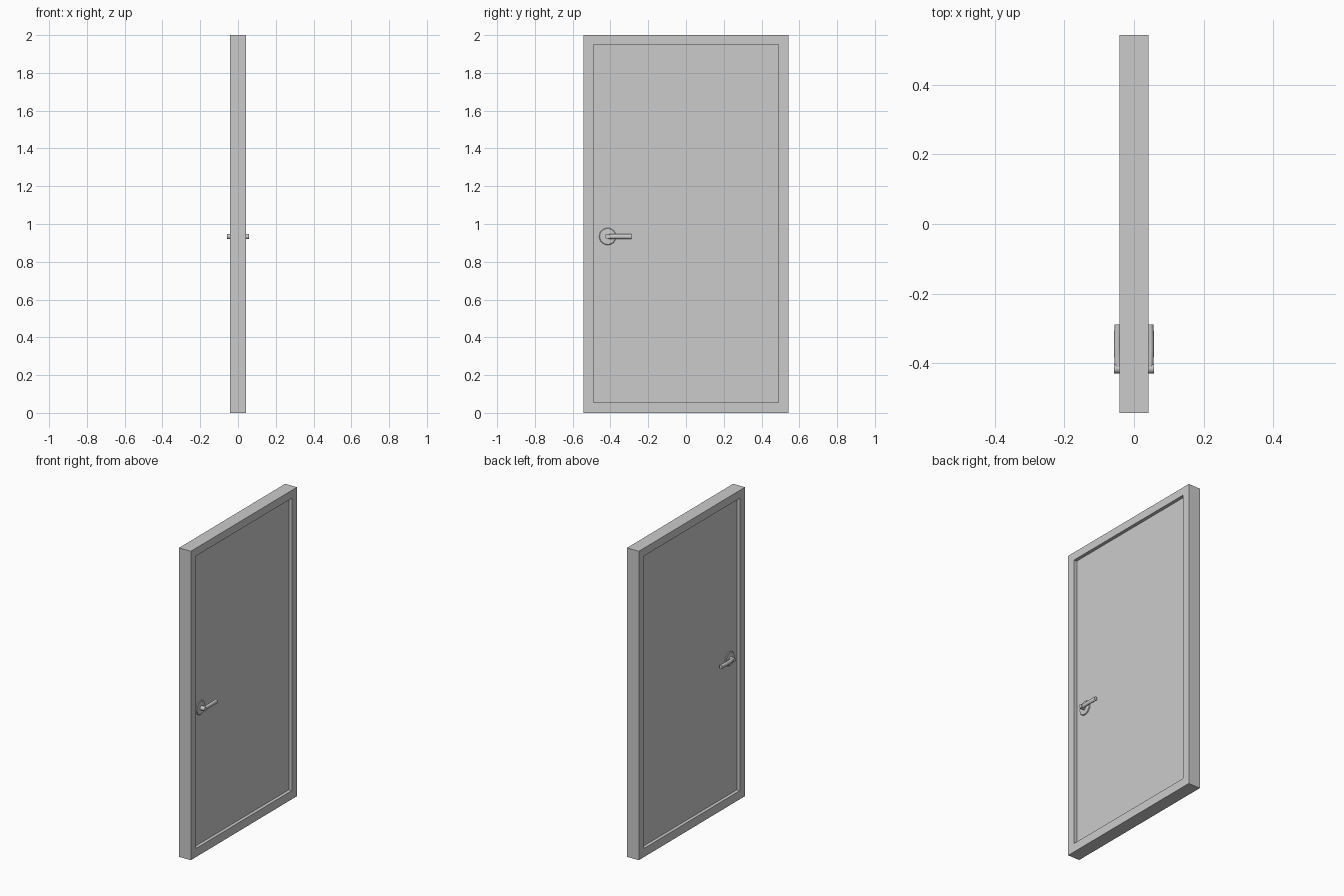
import bpy, bmesh, math
from mathutils import Matrix, Vector

if "Cube" in bpy.data.objects:
    bpy.data.objects.remove(bpy.data.objects["Cube"])

grey = bpy.data.materials.new("plain grey")
grey.diffuse_color = (0.6, 0.6, 0.6, 1)
grey.use_nodes = True
grey.node_tree.nodes["Principled BSDF"].inputs["Base Color"].default_value = grey.diffuse_color


def finish(name, bm, smooth=False):
    bmesh.ops.recalc_face_normals(bm, faces=bm.faces)
    me = bpy.data.meshes.new(name)
    bm.to_mesh(me)
    bm.free()
    me.materials.append(grey)
    ob = bpy.data.objects.new(name, me)
    bpy.context.collection.objects.link(ob)
    if smooth:
        bpy.context.view_layer.objects.active = ob
        ob.select_set(True)
        bpy.ops.object.shade_smooth_by_angle(angle=math.radians(40))
        ob.select_set(False)
    return ob


def rings_to_mesh(bm, rings):
    """Skin a list of point rings and cap both ends."""
    loops = [[bm.verts.new(p) for p in r] for r in rings]
    n = len(loops[0])
    for a, b in zip(loops, loops[1:]):
        for i in range(n):
            j = (i + 1) % n
            bm.faces.new((a[i], a[j], b[j], b[i]))
    bm.faces.new(loops[0])
    bm.faces.new(loops[-1])


# Door slab with frame rim: box whose two broad faces are inset and recessed
HX, HY, Y_IN, Z0, Z1, PX = 0.042, 0.543, 0.49, 0.056, 1.949, 0.021
bm = bmesh.new()


def rect(x, y, a, b):
    return [(x, -y, a), (x, y, a), (x, y, b), (x, -y, b)]


rings_to_mesh(bm, [rect(-PX, Y_IN, Z0, Z1), rect(-HX, Y_IN, Z0, Z1),
                   rect(-HX, HY, 0, 2), rect(HX, HY, 0, 2),
                   rect(HX, Y_IN, Z0, Z1), rect(PX, Y_IN, Z0, Z1)])
finish("door_and_frame", bm)

# Handles on both sides
HYC, HZC, N = -0.415, 0.934, 24


def lathe(profile, side):
    return [[(side * x, HYC + r * math.cos(2 * math.pi * i / N),
              HZC + r * math.sin(2 * math.pi * i / N)) for i in range(N)]
            for x, r in profile]


for side, tag in ((1, "right"), (-1, "left")):
    # Round backplate
    bm = bmesh.new()
    rings_to_mesh(bm, lathe([(0.019, 0.045), (0.024, 0.045), (0.027, 0.042),
                             (0.028, 0.014)], side))
    finish("backplate_" + tag, bm, True)

    # Spindle
    bm = bmesh.new()
    rings_to_mesh(bm, lathe([(0.02, 0.0135), (0.058, 0.0135)], side))
    finish("spindle_" + tag, bm, True)

    # Gently bowed lever
    bm = bmesh.new()
    rings = []
    for k in range(9):
        t = k / 8
        y = HYC + t * 0.126
        xc = 0.046 + 0.002 * math.sin(math.pi * t) - 0.001 * (1 - t)
        rings.append([(side * (xc + 0.010 * math.cos(2 * math.pi * i / N)), y,
                       HZC + (0.012 + 0.002 * t) * math.sin(2 * math.pi * i / N))
                      for i in range(N)])
    rings_to_mesh(bm, rings)
    finish("lever_" + tag, bm, True)
